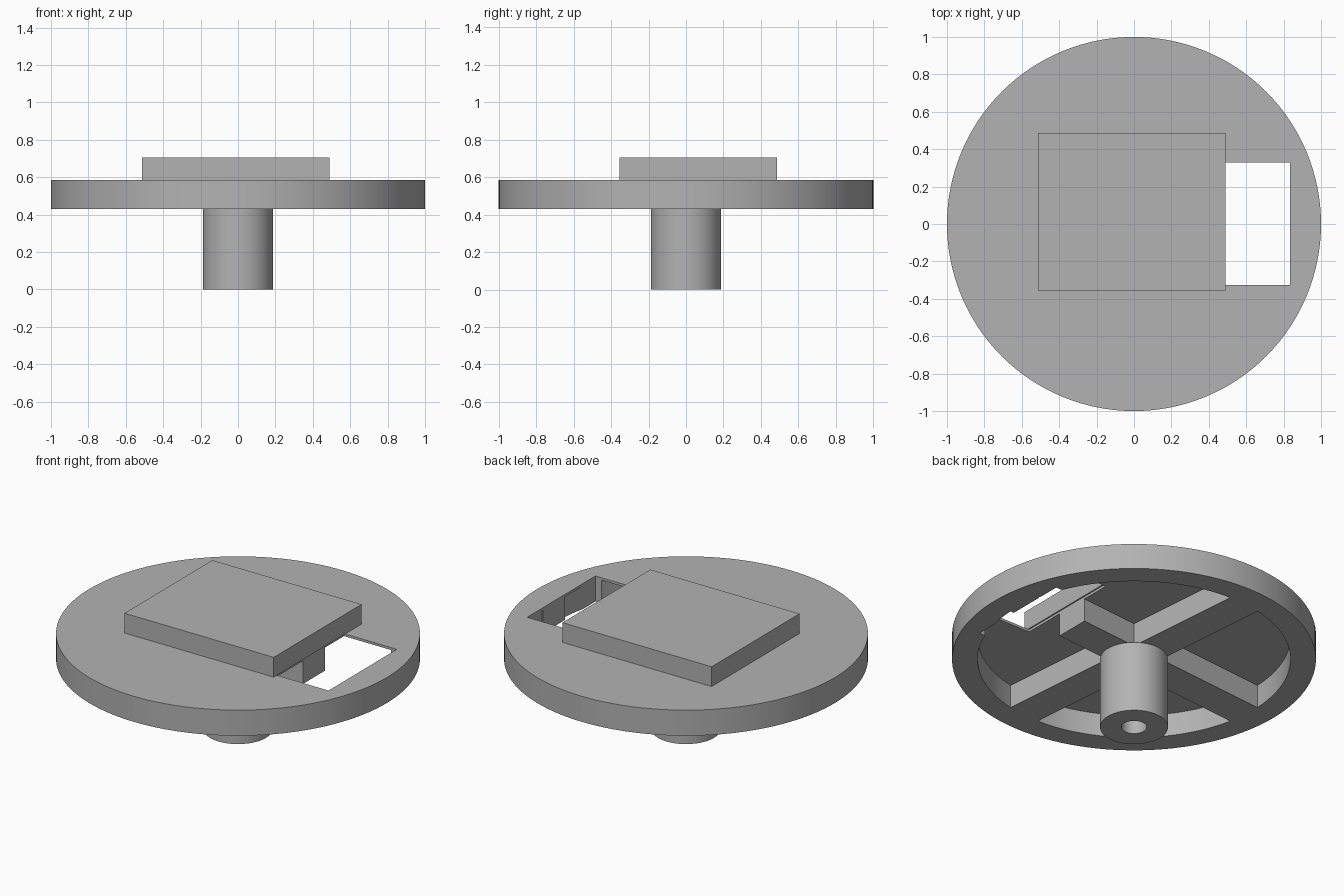
import bpy, bmesh, math
from mathutils import Matrix

cube = bpy.data.objects.get("Cube")
if cube:
    bpy.data.objects.remove(cube, do_unlink=True)

GREY = 0.45
mat = bpy.data.materials.new("plain grey")
mat.use_nodes = True
mat.diffuse_color = (GREY, GREY, GREY, 1)
mat.node_tree.nodes["Principled BSDF"].inputs["Base Color"].default_value = (GREY, GREY, GREY, 1)


def prism(name, outline, z0, z1):
    """Extrude a flat outline between two heights."""
    bm = bmesh.new()
    face = bm.faces.new([bm.verts.new((x, y, z0)) for x, y in outline])
    ext = bmesh.ops.extrude_face_region(bm, geom=[face])
    top = [v for v in ext["geom"] if isinstance(v, bmesh.types.BMVert)]
    bmesh.ops.translate(bm, verts=top, vec=(0, 0, z1 - z0))
    bmesh.ops.recalc_face_normals(bm, faces=bm.faces)
    mesh = bpy.data.meshes.new(name)
    bm.to_mesh(mesh)
    bm.free()
    mesh.materials.append(mat)
    obj = bpy.data.objects.new(name, mesh)
    bpy.context.collection.objects.link(obj)
    return obj


def circle(r, n):
    return [(r * math.cos(math.tau * i / n), r * math.sin(math.tau * i / n)) for i in range(n)]


def rect(x0, x1, y0, y1):
    return [(x0, y0), (x1, y0), (x1, y1), (x0, y1)]


def activate(obj):
    bpy.ops.object.select_all(action='DESELECT')
    obj.select_set(True)
    bpy.context.view_layer.objects.active = obj


def cut(target, cutter):
    cutter.hide_render = True
    mod = target.modifiers.new("cut", 'BOOLEAN')
    mod.operation = 'DIFFERENCE'
    mod.solver = 'EXACT'
    mod.object = cutter
    activate(target)
    bpy.ops.object.modifier_apply(modifier=mod.name)
    bpy.data.objects.remove(cutter, do_unlink=True)


# Main dimensions
DISC_LOW, WEB, DISC_TOP, PLATE_TOP = 0.43, 0.57, 0.585, 0.705
RIM, HALF_SPOKE, TWIST = 0.86, 0.106, math.radians(5)

# Disc with four quarter pockets underneath, leaving rim and cross spokes
disc = prism("wheel_disc", circle(1, 128), DISC_LOW, DISC_TOP)
start = math.asin(HALF_SPOKE / RIM)
sweep = math.pi / 2 - 2 * start
pocket = [(HALF_SPOKE, HALF_SPOKE)]
for i in range(25):
    a = start + sweep * i / 24
    pocket.append((RIM * math.cos(a), RIM * math.sin(a)))
for k in range(4):
    cutter = prism("pocket_cutter", pocket, 0.3, WEB)
    cutter.data.transform(Matrix.Rotation(TWIST + k * math.pi / 2, 4, 'Z'))
    cut(disc, cutter)

# Rectangular opening through the disc
cut(disc, prism("opening_cutter", rect(0.48, 0.835, -0.325, 0.33), 0.2, 0.8))

# Raised plate on top
plate = prism("top_plate", rect(-0.513, 0.488, -0.355, 0.487), DISC_TOP, PLATE_TOP)

# Shaft with a bore
shaft = prism("shaft", circle(0.187, 64), 0, DISC_LOW)
cut(shaft, prism("bore_cutter", circle(0.07, 48), -0.1, DISC_LOW - 0.01))

# Smooth the round walls, keep the edges sharp
for obj in (disc, shaft):
    activate(obj)
    bpy.ops.object.shade_smooth_by_angle(angle=math.radians(25))
